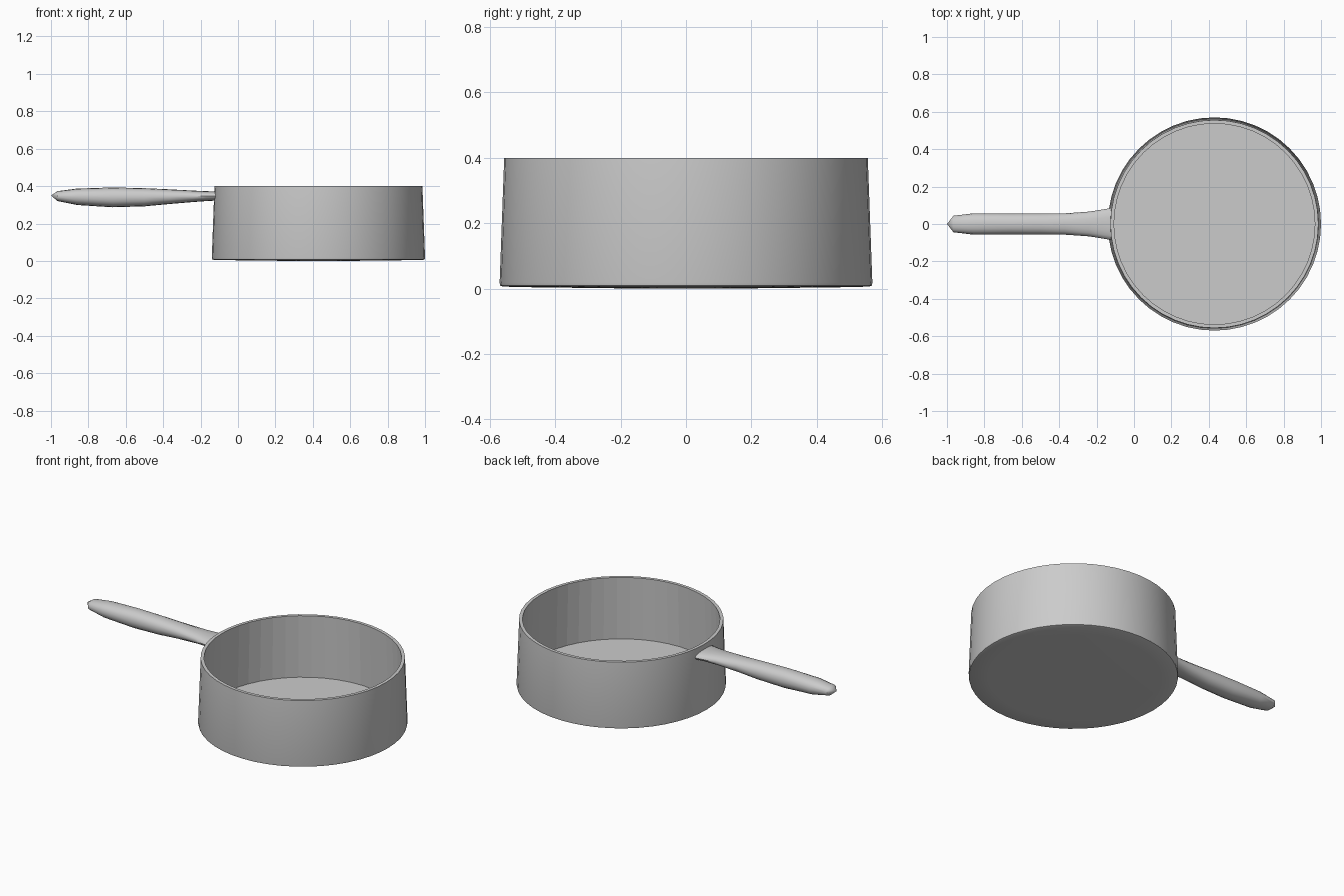
import bpy, bmesh, math

if "Cube" in bpy.data.objects:
    bpy.data.objects.remove(bpy.data.objects["Cube"])

SIDES = 48
CX = 0.43  # pan centre


def finish(name, bm, angle=None):
    bmesh.ops.recalc_face_normals(bm, faces=bm.faces)
    mesh = bpy.data.meshes.new(name)
    bm.to_mesh(mesh)
    bm.free()
    ob = bpy.data.objects.new(name, mesh)
    bpy.context.collection.objects.link(ob)
    if angle:
        bpy.ops.object.select_all(action='DESELECT')
        ob.select_set(True)
        bpy.context.view_layer.objects.active = ob
        bpy.ops.object.shade_smooth_by_angle(angle=math.radians(angle))
    return ob


def loft(bm, rings):
    """Join closed rings of points; a one-point ring becomes a pole."""
    rings = [[bm.verts.new(p) for p in r] for r in rings]
    for a, b in zip(rings, rings[1:]):
        n = max(len(a), len(b))
        for i in range(n):
            j = (i + 1) % n
            quad = [a[i % len(a)], a[j % len(a)], b[j % len(b)], b[i % len(b)]]
            bm.faces.new(list(dict.fromkeys(quad)))
    return rings


def circle(r, z):
    if r == 0:
        return [(CX, 0, z)]
    return [(CX + r * math.cos(2 * math.pi * i / SIDES),
             r * math.sin(2 * math.pi * i / SIDES), z) for i in range(SIDES)]


# Pan body: slightly domed base, tapered wall, rim, inside wall and floor
profile = [(0, 0), (0.22, 0.001), (0.47, 0.004), (0.56, 0.006), (0.568, 0.009),
           (0.57, 0.018), (0.556, 0.4), (0.537, 0.4), (0.55, 0.025), (0, 0.025)]
bm = bmesh.new()
loft(bm, [circle(r, z) for r, z in profile])
pan = finish("pan_body", bm, 30)

# Inside wall keeps its flat facets
for poly in pan.data.polygons:
    if 0.2 < poly.center.z < 0.39 and math.hypot(poly.center.x - CX, poly.center.y) < 0.548:
        poly.use_smooth = False

# Handle: x, half width, underside z, top z
sections = [(-0.965, 0.044, 0.32, 0.373), (-0.86, 0.057, 0.299, 0.387),
            (-0.67, 0.057, 0.287, 0.393), (-0.5, 0.057, 0.292, 0.389),
            (-0.37, 0.057, 0.304, 0.383), (-0.24, 0.066, 0.315, 0.376),
            (-0.17, 0.077, 0.32, 0.373), (-0.115, 0.087, 0.323, 0.371)]


def section(x, w, lo, hi, n=16):
    mid, h = (lo + hi) / 2, (hi - lo) / 2
    pts = []
    for i in range(n):
        a = 2 * math.pi * i / n
        c, s = math.cos(a), math.sin(a)
        pts.append((x, w * math.copysign(abs(c) ** 0.9, c),
                    mid + h * math.copysign(abs(s) ** 0.9, s)))
    return pts


bm = bmesh.new()
rings = loft(bm, [[(-1, 0, 0.35)]] + [section(*s) for s in sections])
bm.faces.new(rings[-1])
finish("handle", bm, 40)
